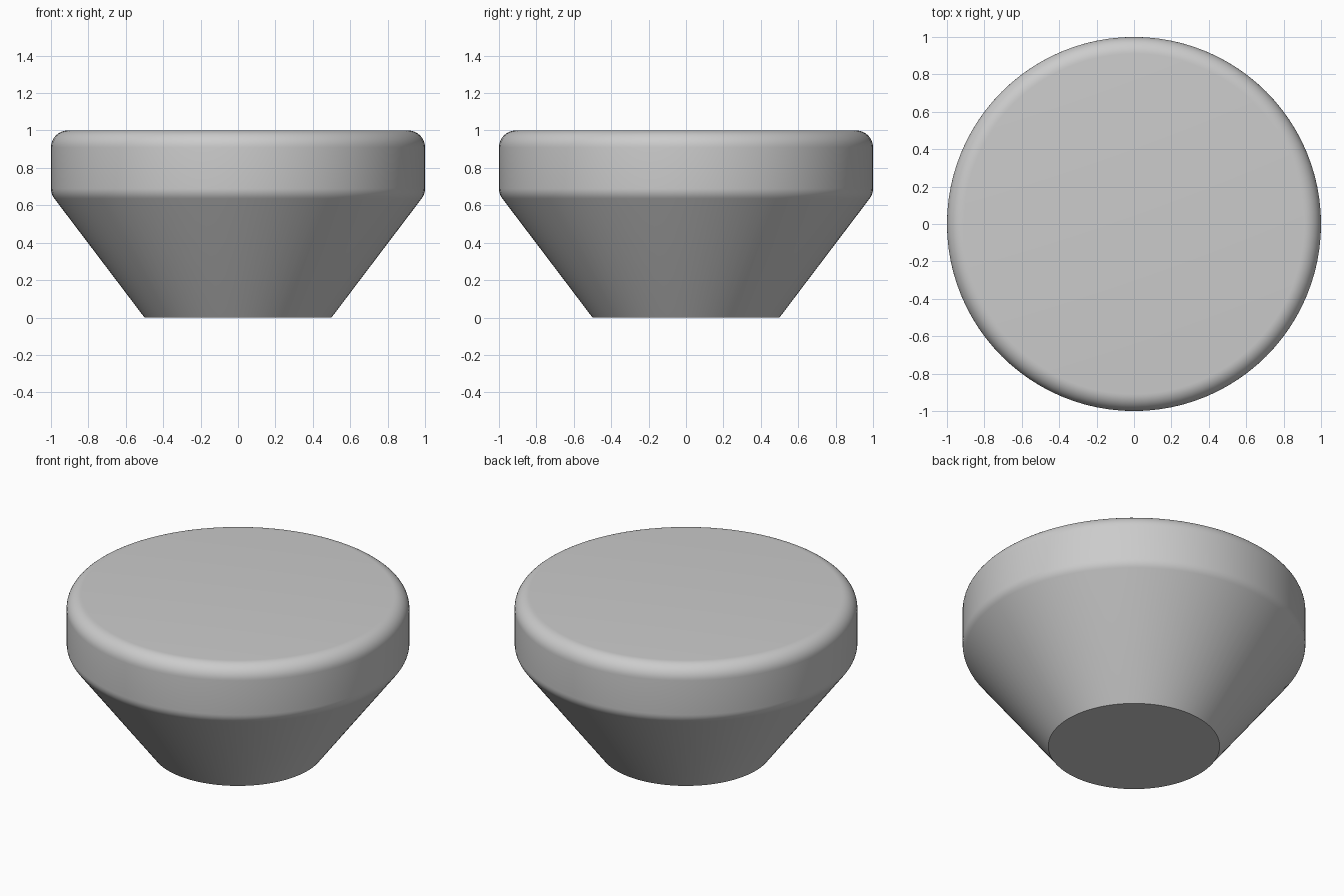
import bpy
import bmesh
from math import atan2, cos, sin, pi, radians, tan

cube = bpy.data.objects.get("Cube")
if cube:
    bpy.data.objects.remove(cube, do_unlink=True)

FOOT_RADIUS, RIM_RADIUS = 0.5, 1.0
SHOULDER_Z, TOP_Z = 0.66, 1.0
ROUND = 0.09
SEGMENTS = 96


def arc(cx, cz, start, end, steps):
    """Points of a circular arc in the x-z plane."""
    angles = [start + (end - start) * i / steps for i in range(steps + 1)]
    return [(cx + ROUND * cos(a), cz + ROUND * sin(a)) for a in angles]


# Profile: tapered foot, softened shoulder, straight rim, rounded top edge
lean = atan2(RIM_RADIUS - FOOT_RADIUS, SHOULDER_Z)
centre_x = RIM_RADIUS - ROUND
profile = [(FOOT_RADIUS, 0)]
profile += arc(centre_x, SHOULDER_Z + ROUND * tan(lean / 2), -lean, 0, 5)
profile += arc(centre_x, TOP_Z - ROUND, 0, pi / 2, 10)

# Revolve the profile and close both ends
bm = bmesh.new()
verts = [bm.verts.new((x, 0, z)) for x, z in profile]
edges = [bm.edges.new(pair) for pair in zip(verts, verts[1:])]
bmesh.ops.spin(bm, geom=verts + edges, cent=(0, 0, 0), axis=(0, 0, 1),
               angle=2 * pi, steps=SEGMENTS, use_merge=True)
bmesh.ops.remove_doubles(bm, verts=bm.verts[:], dist=0.0001)
bmesh.ops.holes_fill(bm, edges=[e for e in bm.edges if e.is_boundary], sides=0)
bmesh.ops.recalc_face_normals(bm, faces=bm.faces[:])

mesh = bpy.data.meshes.new("knob")
bm.to_mesh(mesh)
bm.free()
knob = bpy.data.objects.new("knob", mesh)
bpy.context.collection.objects.link(knob)

# Plain grey finish
grey = bpy.data.materials.new("light_grey")
grey.use_nodes = True
colour = (0.6, 0.6, 0.6, 1)
grey.diffuse_color = colour
grey.node_tree.nodes["Principled BSDF"].inputs["Base Color"].default_value = colour
mesh.materials.append(grey)

# Smooth sides with a crisp foot edge
bpy.ops.object.select_all(action="DESELECT")
knob.select_set(True)
bpy.context.view_layer.objects.active = knob
bpy.ops.object.shade_smooth_by_angle(angle=radians(30))
